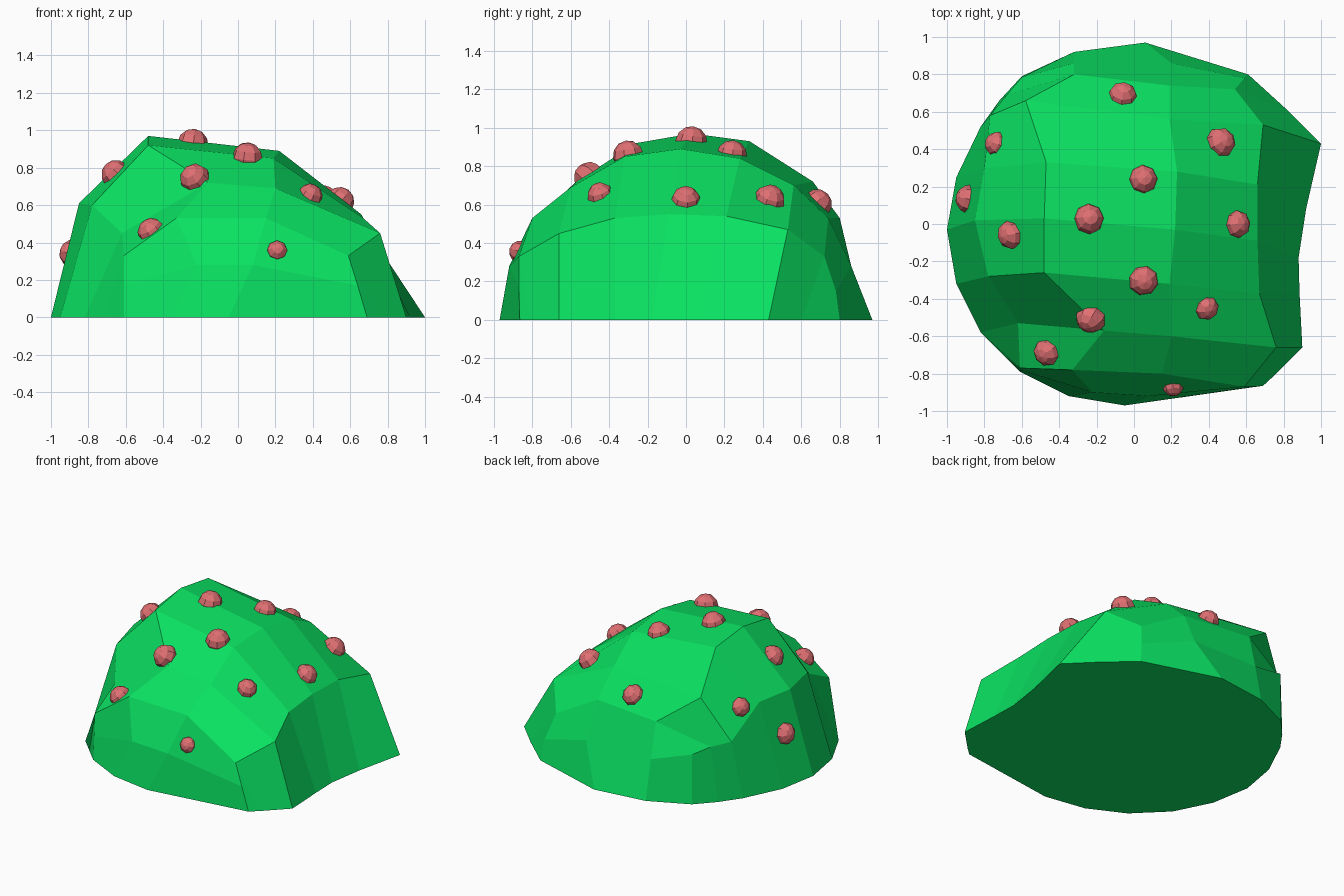
import bpy, bmesh
from mathutils import Vector, Matrix
from mathutils.bvhtree import BVHTree

if "Cube" in bpy.data.objects:
    bpy.data.objects.remove(bpy.data.objects["Cube"])


def material(name, rgb):
    m = bpy.data.materials.new(name)
    m.diffuse_color = (*rgb, 1)
    m.use_nodes = True
    m.node_tree.nodes["Principled BSDF"].inputs["Base Color"].default_value = m.diffuse_color
    return m


def add_object(name, bm, mat):
    mesh = bpy.data.meshes.new(name)
    bm.to_mesh(mesh)
    mesh.materials.append(mat)
    ob = bpy.data.objects.new(name, mesh)
    bpy.context.collection.objects.link(ob)
    return ob


green = material("leaf_green", (0.003, 0.75, 0.12))
red = material("berry_red", (0.74, 0.16, 0.17))

# Bush crown: cross sections from front to back, each left to right
sections = [
    [(-.61, -.78, .17), (-.22, -.90, .28), (.08, -.92, .28), (.64, -.87, .17)],
    [(-.61, -.77, .33), (-.33, -.78, .53), (.15, -.80, .53), (.59, -.87, .33)],
    [(-.62, -.53, .45), (-.16, -.57, .72), (.20, -.60, .69), (.76, -.66, .45)],
    [(-.78, -.28, .60), (-.48, -.26, .92), (.19, -.32, .85), (.67, -.37, .53)],
    [(-.85, .02, .61), (-.48, .03, .97), (.22, -.03, .89), (.66, -.09, .55)],
    [(-.80, .30, .61), (-.47, .33, .93), (.23, .28, .84), (.66, .21, .54)],
    [(-.77, .58, .42), (-.58, .66, .72), (.19, .56, .70), (.69, .53, .47)],
    [(-.68, .69, .40), (-.32, .80, .53), (.19, .74, .53), (.54, .72, .33)],
    [(-.60, .785, .36), (-.32, .86, .28), (.20, .86, .28), (.59, .78, .15)],
]
# Ground outline, matched to the crown's rim
ground = [(-.61, -.79), (-.35, -.92), (-.05, -.97), (.69, -.865),
          (.75, -.81), (.90, -.66), (.885, -.37), (.88, -.18), (.92, .08),
          (1, .43), (.83, .6), (.61, .8),
          (.06, .97), (-.32, .92), (-.6, .79),
          (-.72, .66), (-.82, .52), (-.95, .25), (-1, -.03),
          (-.95, -.32), (-.82, -.58), (-.71, -.69)]

bm = bmesh.new()
grid = [[bm.verts.new(p) for p in row] for row in sections]
for a, b in zip(grid, grid[1:]):
    for i in range(3):
        bm.faces.new((a[i], a[i + 1], b[i + 1], b[i]))

rim = (grid[0] + [r[-1] for r in grid[1:]] + grid[-1][-2::-1]
       + [r[0] for r in grid[-2:0:-1]])
base = [bm.verts.new((x, y, 0)) for x, y in ground]
n = len(base)
for i in range(n):
    j = (i + 1) % n
    bm.faces.new((base[i], base[j], rim[j], rim[i]))
bm.faces.new(base[::-1])
bmesh.ops.recalc_face_normals(bm, faces=bm.faces)
tree = BVHTree.FromBMesh(bm)
add_object("bush", bm, green)
bm.free()

# Berries: faceted balls half sunk into the leaf surface (x, y, z, radius)
berries = [
    (-.24, .03, .94, .083), (.05, .24, .87, .08), (.05, -.30, .85, .083),
    (-.23, -.50, .74, .083), (-.47, -.69, .47, .078), (.21, -.88, .36, .058),
    (.39, -.45, .66, .07), (.56, 0, .64, .078), (.46, .43, .62, .083),
    (-.06, .69, .61, .078), (-.74, .43, .61, .068), (-.92, .14, .35, .078),
    (-.67, -.06, .78, .08),
]
for k, (x, y, z, r) in enumerate(berries):
    spot, normal, _, _ = tree.find_nearest(Vector((x, y, z)))
    bm = bmesh.new()
    bmesh.ops.create_uvsphere(bm, u_segments=8, v_segments=6, radius=r)
    ob = add_object(f"berry_{k + 1}", bm, red)
    bm.free()
    ob.matrix_world = (Matrix.Translation(spot - normal * .014)
                       @ normal.to_track_quat('Z', 'Y').to_matrix().to_4x4())
